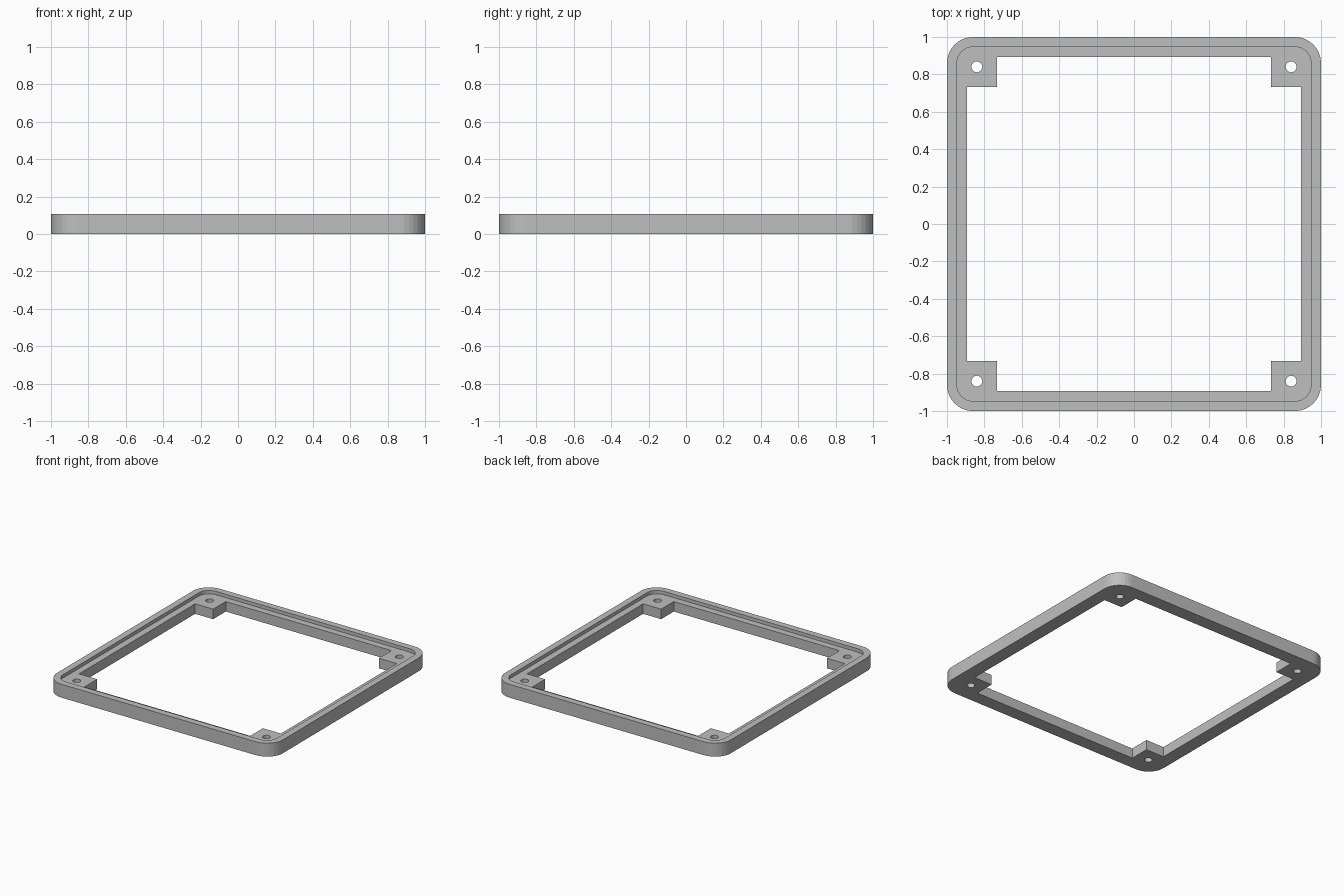
import bpy, bmesh, math

if "Cube" in bpy.data.objects:
    bpy.data.objects.remove(bpy.data.objects["Cube"])

H, LEDGE = 0.107, 0.08      # total height, height of the inner ledge
OPEN, TAB, HOLE = 0.893, 0.733, 0.84

grey = bpy.data.materials.new("light_grey")
grey.diffuse_color = (0.52, 0.52, 0.52, 1)
grey.use_nodes = True
grey.node_tree.nodes["Principled BSDF"].inputs["Base Color"].default_value = grey.diffuse_color


def prism(name, points, z0, z1):
    """Extrude a flat outline from z0 up to z1."""
    bm = bmesh.new()
    face = bm.faces.new([bm.verts.new((x, y, z0)) for x, y in points])
    top = bmesh.ops.extrude_face_region(bm, geom=[face])["geom"]
    bmesh.ops.translate(bm, vec=(0, 0, z1 - z0),
                        verts=[v for v in top if isinstance(v, bmesh.types.BMVert)])
    bmesh.ops.recalc_face_normals(bm, faces=bm.faces)
    mesh = bpy.data.meshes.new(name)
    bm.to_mesh(mesh)
    bm.free()
    mesh.materials.append(grey)
    obj = bpy.data.objects.new(name, mesh)
    bpy.context.collection.objects.link(obj)
    return obj


def arc(cx, cy, r, start, sweep, n):
    return [(cx + r * math.cos(start + sweep * i / n),
             cy + r * math.sin(start + sweep * i / n)) for i in range(n + 1)]


def rounded_square(half, r, n=8):
    c, pts = half - r, []
    for k, (sx, sy) in enumerate([(1, 1), (-1, 1), (-1, -1), (1, -1)]):
        pts += arc(sx * c, sy * c, r, k * math.pi / 2, math.pi / 2, n)
    return pts


# Outer body
frame = prism("frame", rounded_square(1.0, 0.14), 0, H)

# Shallow recess that leaves the raised rim
cutters = [prism("recess_cutter", rounded_square(0.947, 0.087), LEDGE, H + 0.1)]

# Central opening, notched at each corner to leave the screw tabs
a, b = OPEN, TAB
notched = [(a, -b), (a, b), (b, b), (b, a), (-b, a), (-b, b),
           (-a, b), (-a, -b), (-b, -b), (-b, -a), (b, -a), (b, -b)]
cutters.append(prism("opening_cutter", notched, -0.1, H + 0.2))

# Screw holes through the tabs
for sx in (-1, 1):
    for sy in (-1, 1):
        circle = arc(sx * HOLE, sy * HOLE, 0.029, 0, 2 * math.pi, 24)[:-1]
        cutters.append(prism("hole_cutter", circle, -0.1, H + 0.1))

for cutter in cutters:
    cutter.hide_render = True
    cutter.hide_set(True)
    mod = frame.modifiers.new(cutter.name, 'BOOLEAN')
    mod.operation = 'DIFFERENCE'
    mod.solver = 'EXACT'
    mod.object = cutter

# Bake the cuts and remove the helpers
bpy.context.view_layer.update()
graph = bpy.context.evaluated_depsgraph_get()
frame_mesh = bpy.data.meshes.new_from_object(frame.evaluated_get(graph))
frame.modifiers.clear()
frame.data = frame_mesh
for cutter in cutters:
    bpy.data.objects.remove(cutter)
